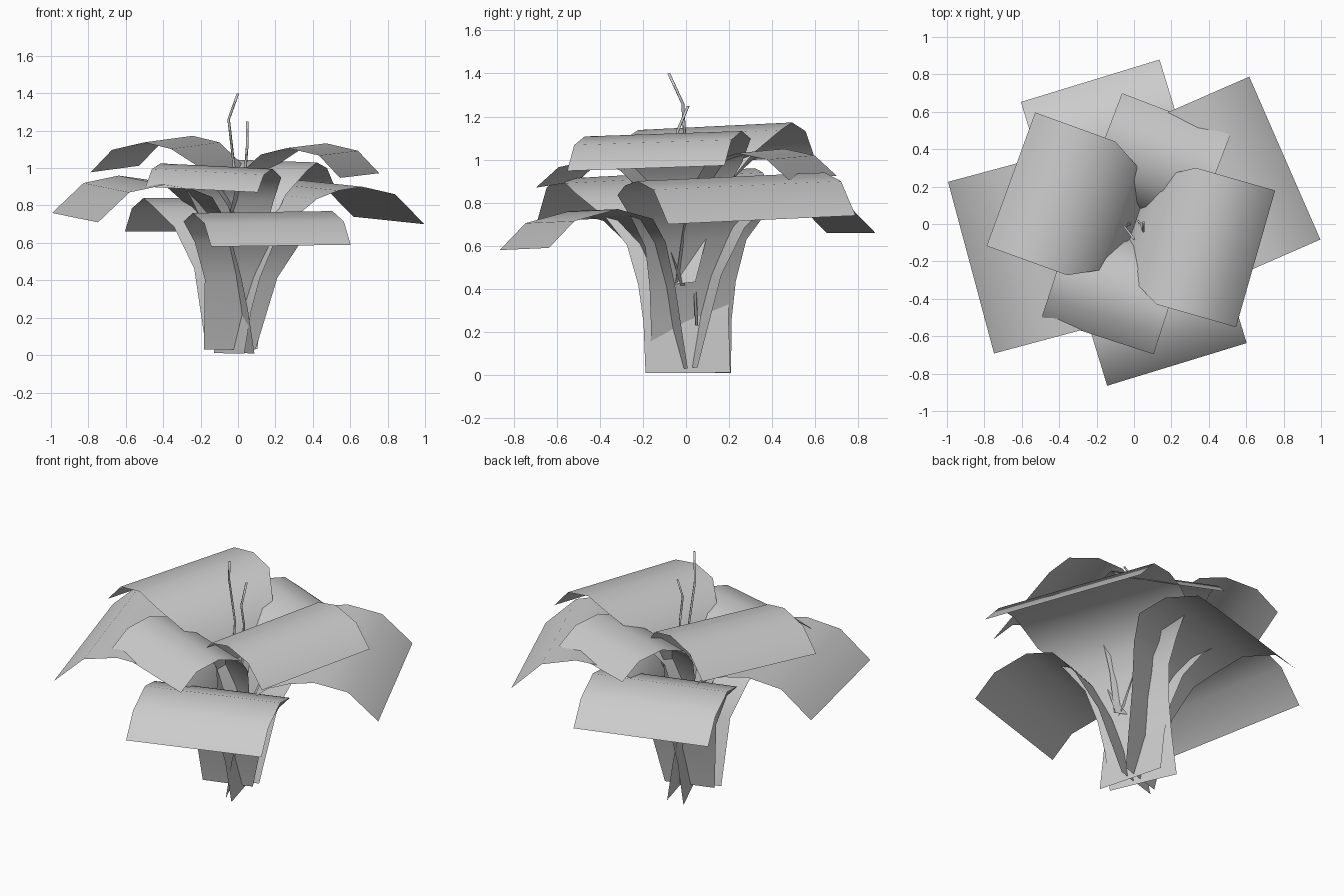
import bpy, math
from mathutils import Vector

if "Cube" in bpy.data.objects:
    bpy.data.objects.remove(bpy.data.objects["Cube"])

mat = bpy.data.materials.new("plain_grey")
mat.diffuse_color = (0.6, 0.6, 0.6, 1)
mat.use_nodes = True
mat.node_tree.nodes["Principled BSDF"].inputs["Base Color"].default_value = mat.diffuse_color


def finish(name, verts, faces):
    me = bpy.data.meshes.new(name)
    me.from_pydata(verts, [], faces)
    me.materials.append(mat)
    for p in me.polygons:
        p.use_smooth = True
    me.update()
    ob = bpy.data.objects.new(name, me)
    bpy.context.collection.objects.link(ob)
    return ob


def leaf(name, angle, profile, width, roll=0.0, lift=0.0, shift=0.0, stretch=1.0):
    """Bent sheet: profile rows are (distance out, height, width fraction)."""
    a = math.radians(angle)
    out = Vector((math.cos(a), math.sin(a), 0))
    side = Vector((-math.sin(a), math.cos(a), 0))
    verts = []
    for r, z, f in profile:
        t = min(z / profile[-1][1], 1)
        for s in (-0.5, 0.5):
            h = z + t * (s * roll + lift)
            across = s * width * f + shift * (1 - t)
            verts.append(out * r * stretch + side * across + Vector((0, 0, h)))
    faces = [(2 * i, 2 * i + 1, 2 * i + 3, 2 * i + 2) for i in range(len(profile) - 1)]
    finish(name, verts, faces)


# Large lower petals, left and right, whose stems cross
wide = [(-0.035, 0.01, 0.43), (0.0, 0.25, 0.43), (0.04, 0.43, 0.46), (0.10, 0.62, 0.54),
        (0.16, 0.75, 0.72), (0.26, 0.865, 0.97), (0.38, 0.91, 1), (0.52, 0.93, 1),
        (0.71, 0.89, 1), (0.88, 0.73, 1)]
leaf("lower_petal_left", 195, wide, 0.95, -0.05, 0.005, 0.0, 1.025)
leaf("lower_petal_right", 23.6, wide, 0.95, 0.04, -0.01, 0.04)

# Lower petals, front and back
low = [(0.02, 0.03, 0.37), (0.11, 0.41, 0.52), (0.19, 0.61, 0.77), (0.28, 0.72, 1),
       (0.45, 0.765, 1), (0.66, 0.71, 1), (0.785, 0.585, 1)]
leaf("lower_petal_front", -73, low, 0.78, 0.01, 0.0, -0.055)
leaf("lower_petal_back", 107, low, 0.775, 0.0, 0.075, 0.03, 1.02)

# Upper petals, left and right
high = [(-0.08, 0.42, 0.2), (0.0, 0.80, 0.40), (0.09, 1.00, 0.78), (0.24, 1.11, 1),
        (0.39, 1.145, 1), (0.57, 1.105, 1), (0.69, 0.985, 1)]
leaf("upper_petal_left", 160, high, 0.76, -0.035, 0.01, 0.0, 1.015)
leaf("upper_petal_right", -16, high, 0.76, 0.025, -0.025, 0.0, 0.98)

# Upper petals, front and back
mid = [(-0.01, 0.42, 0.36), (0.04, 0.64, 0.50), (0.11, 0.84, 0.75), (0.22, 0.965, 1),
       (0.37, 1.01, 1), (0.52, 0.98, 1), (0.63, 0.885, 1)]
leaf("upper_petal_front", -108, mid, 0.63, -0.03)
leaf("upper_petal_back", 69, mid, 0.62, 0.02, 0.03)


# Thin stamens
def stamen(name, path, radius=0.007):
    verts, faces, n = [], [], 4
    for p in path:
        for k in range(n):
            t = math.tau * k / n
            verts.append((p[0] + radius * math.cos(t), p[1] + radius * math.sin(t), p[2]))
    for i in range(len(path) - 1):
        for k in range(n):
            j = (k + 1) % n
            faces.append((i * n + k, i * n + j, (i + 1) * n + j, (i + 1) * n + k))
    faces.append(tuple(range(n))[::-1])
    faces.append(tuple(len(verts) - n + k for k in range(n)))
    finish(name, verts, faces)


stamen("tall_stamen", [(-0.09, 0.0, 0.41), (-0.05, 0.01, 0.65), (-0.02, 0.0, 1.0),
                       (-0.05, -0.015, 1.26), (0.0, -0.08, 1.4)])
stamen("short_stamen", [(0.02, 0.05, 0.23), (0.0, 0.03, 0.6), (0.04, 0.0, 1.0),
                        (0.05, -0.04, 1.13), (0.05, 0.01, 1.25)])
